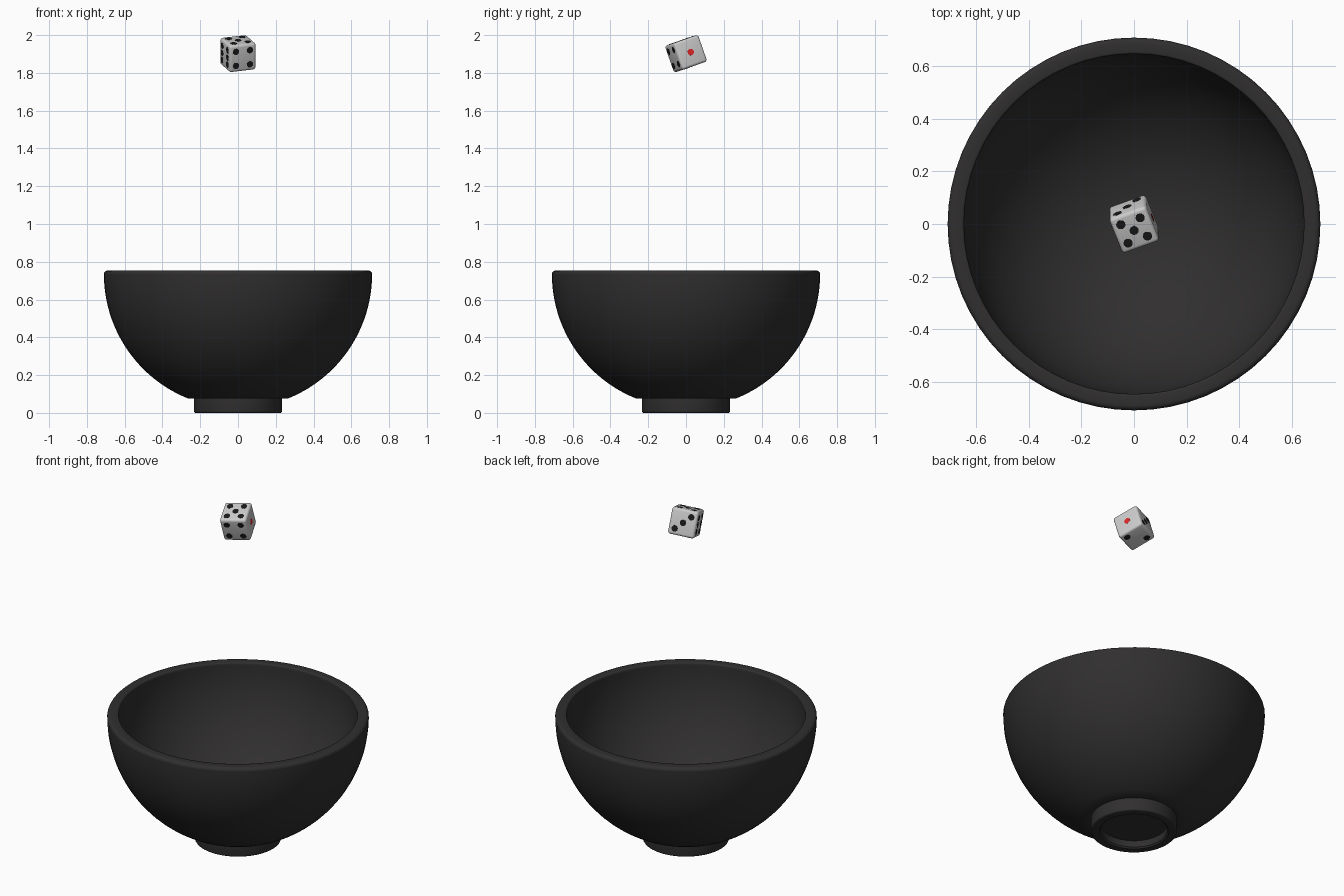
import bpy, bmesh
from math import sin, cos, pi, radians, sqrt, asin
from mathutils import Matrix, Vector

if "Cube" in bpy.data.objects:
    bpy.data.objects.remove(bpy.data.objects["Cube"])


def material(name, color):
    m = bpy.data.materials.new(name)
    m.diffuse_color = (*color, 1)
    m.use_nodes = True
    m.node_tree.nodes["Principled BSDF"].inputs["Base Color"].default_value = m.diffuse_color
    return m


def add_object(name, bm, mat=None, matrix=None, angle=35):
    bmesh.ops.recalc_face_normals(bm, faces=bm.faces)
    me = bpy.data.meshes.new(name)
    bm.to_mesh(me)
    bm.free()
    ob = bpy.data.objects.new(name, me)
    bpy.context.collection.objects.link(ob)
    if mat:
        me.materials.append(mat)
    if matrix:
        ob.matrix_world = matrix
    bpy.ops.object.select_all(action='DESELECT')
    ob.select_set(True)
    bpy.context.view_layer.objects.active = ob
    bpy.ops.object.shade_smooth_by_angle(angle=radians(angle))
    return ob


def arc(cx, cz, r, a0, a1, n):
    pts = [radians(a0 + (a1 - a0) * i / n) for i in range(n + 1)]
    return [(cx + r * cos(a), cz + r * sin(a)) for a in pts]


def lathe(profile, steps=64):
    bm = bmesh.new()
    vs = [bm.verts.new((r, 0, z)) for r, z in profile]
    es = [bm.edges.new(p) for p in zip(vs, vs[1:])]
    bmesh.ops.spin(bm, geom=vs + es, cent=(0, 0, 0), axis=(0, 0, 1),
                   angle=2 * pi, steps=steps, use_duplicate=False)
    bmesh.ops.remove_doubles(bm, verts=bm.verts, dist=1e-5)
    return bm


black = material("black_lacquer", (0.03, 0.028, 0.028))
pip_black = material("pip_black", (0.01, 0.01, 0.01))
pip_red = material("pip_red", (0.75, 0.02, 0.02))

# Bowl: hollow foot ring, round outer wall, rolled rim, round inner wall
RIM, R_OUT, R_IN, C = 0.754, 0.71, 0.648, 0.735
FOOT, FOOT_Z = 0.234, 0.077
start = -180 / pi * asin((C - FOOT_Z) / R_OUT)
profile = [(0, 0.045), (0.178, 0.045), (0.181, 0.008), (0.189, 0)]
profile += arc(FOOT - 0.01, 0.01, 0.01, -90, 0, 4)
profile += [(FOOT, FOOT_Z)]
profile += arc(0, C, R_OUT, start, 0, 24)
profile += arc(R_OUT - 0.02, RIM - 0.02, 0.02, 0, 90, 5)
profile += arc(R_IN + 0.008, RIM - 0.008, 0.008, 90, 180, 3)
profile += arc(0, C, R_IN, 0, -90, 28)[:-1] + [(0, C - R_IN)]
add_object("bowl", lathe(profile), black)

# Die: tilted rounded cube above the bowl
H, S, PIP = 0.075, 0.0395, 0.0175
ax = Vector((0.933, 0.335, 0.11)).normalized()
az = Vector((0.007, -0.328, 0.94))
az = (az - ax * az.dot(ax)).normalized()
ay = az.cross(ax)
pose = Matrix((ax, ay, az)).transposed().to_4x4()
pose.translation = (0, 0, 1.902)

bm = bmesh.new()
bmesh.ops.create_cube(bm, size=2 * H)
bmesh.ops.bevel(bm, geom=bm.edges[:], offset=0.014, segments=4,
                profile=0.5, affect='EDGES')
add_object("die", bm, None, pose, 40)

# Pips: position pairs (u, v) in steps of S on each face
corners = [(u, v) for u in (-1, 1) for v in (-1, 1)]
X, Y, Z = Vector((1, 0, 0)), Vector((0, 1, 0)), Vector((0, 0, 1))
faces = {
    "one": (X, Y, Z, [(0, 0)]),
    "two": (-Z, X, Y, [(1, -1), (-1, 1)]),
    "three": (Y, X, Z, [(-1, 1), (0, 0), (1, -1)]),
    "four": (-Y, X, Z, corners),
    "five": (Z, X, Y, corners + [(0, 0)]),
    "six": (-X, Y, Z, corners + [(-1, 0), (1, 0)]),
}
for name, (n, u, v, spots) in faces.items():
    bm = bmesh.new()
    for a, b in spots:
        m = n.to_track_quat('Z', 'Y').to_matrix().to_4x4()
        m.translation = n * H + (u * a + v * b) * S
        bmesh.ops.create_cone(bm, cap_ends=True, segments=24, radius1=PIP,
                              radius2=PIP, depth=0.002, matrix=m)
    add_object("pips_" + name, bm, pip_red if name == "one" else pip_black, pose)
